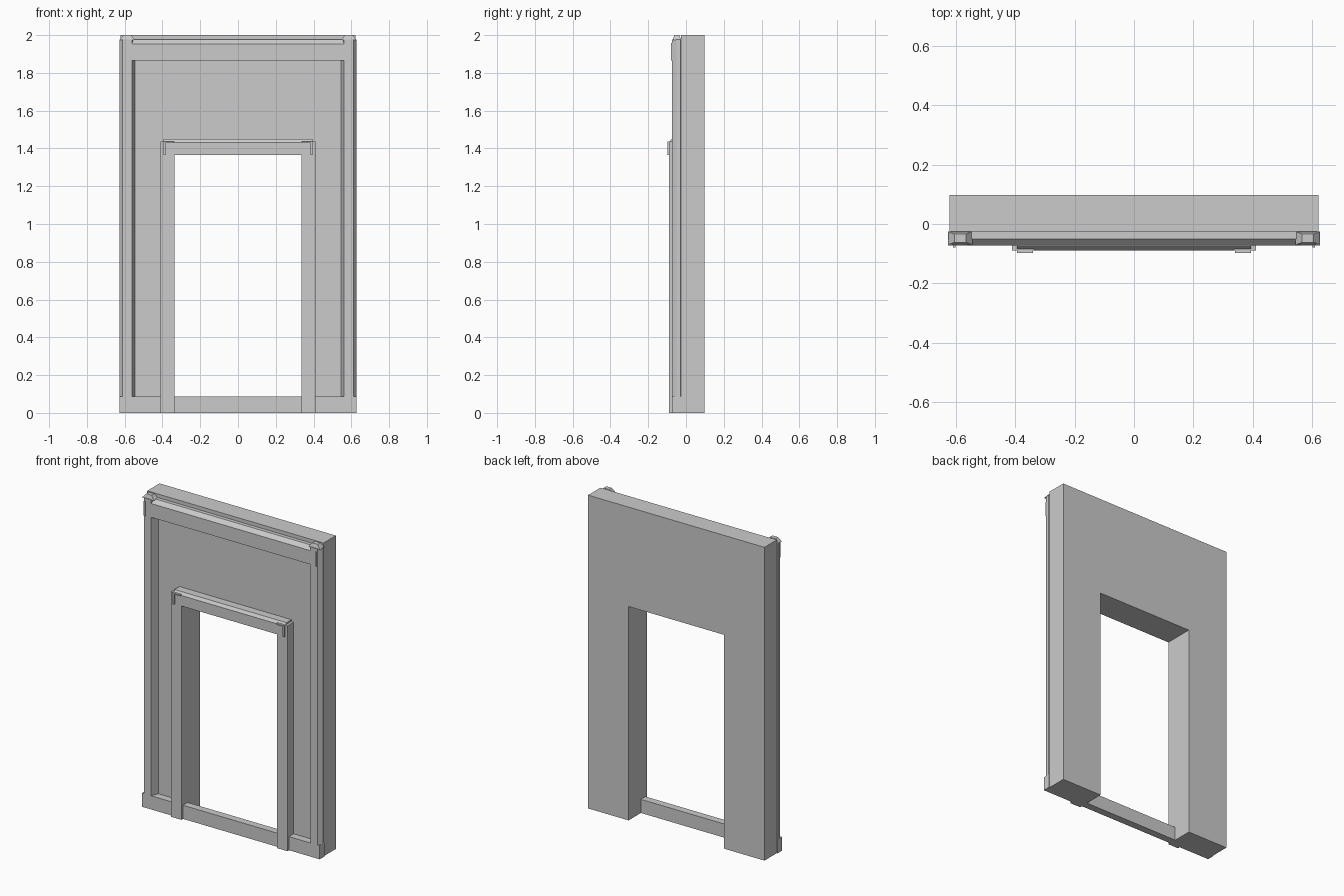
import bpy
import bmesh
from mathutils import Vector

cube = bpy.data.objects.get("Cube")
if cube:
    bpy.data.objects.remove(cube, do_unlink=True)

stone = bpy.data.materials.new("light_grey")
stone.use_nodes = True
stone.diffuse_color = (0.6, 0.6, 0.6, 1)
stone.node_tree.nodes["Principled BSDF"].inputs["Base Color"].default_value = (0.6, 0.6, 0.6, 1)


def prism(name, profile, offset):
    """Extrude a closed 3D outline along an offset vector."""
    bm = bmesh.new()
    face = bm.faces.new([bm.verts.new(p) for p in profile])
    ext = bmesh.ops.extrude_face_region(bm, geom=[face])
    verts = [g for g in ext["geom"] if isinstance(g, bmesh.types.BMVert)]
    bmesh.ops.translate(bm, verts=verts, vec=Vector(offset))
    return finish(name, bm)


def finish(name, bm):
    bmesh.ops.recalc_face_normals(bm, faces=bm.faces)
    mesh = bpy.data.meshes.new(name)
    bm.to_mesh(mesh)
    bm.free()
    mesh.materials.append(stone)
    obj = bpy.data.objects.new(name, mesh)
    bpy.context.collection.objects.link(obj)
    return obj


def box(name, x, y, z):
    return prism(name, [(x[0], y[0], z[0]), (x[1], y[0], z[0]),
                        (x[1], y[1], z[0]), (x[0], y[1], z[0])], (0, 0, z[1] - z[0]))


def cap(name, x, y, z, inset):
    """Box tapered towards its top."""
    obj = box(name, x, y, z)
    cx, cy = sum(x) / 2, sum(y) / 2
    for v in obj.data.vertices:
        if v.co.z > sum(z) / 2:
            v.co.x += inset if v.co.x < cx else -inset
            v.co.y += 0.008 if v.co.y < cy else -0.008
    return obj


def span(a, b, side):
    return (a, b) if side > 0 else (-b, -a)


WALL = -0.026    # front plane of the wall
BACK = 0.098
FRAME = -0.073   # front plane of the outer frame
DOOR = -0.089    # front plane of the door surround
HALF, OPEN, HEAD = 0.623, 0.337, 1.365

# Wall with door opening
outline = [(-HALF, 0), (-OPEN, 0), (-OPEN, HEAD), (OPEN, HEAD),
           (OPEN, 0), (HALF, 0), (HALF, 2), (-HALF, 2)]
prism("wall", [(x, WALL, z) for x, z in outline], (0, BACK - WALL, 0))

# Sill running across the foot of the wall and the opening
box("sill", (-0.628, 0.628), (FRAME, WALL), (0, 0.087))

# Top beam with a sloping front edge
beam = [(WALL, 1.865), (FRAME, 1.865), (FRAME, 1.953), (-0.05, 1.977), (WALL, 1.977)]
prism("top_beam", [(-0.612, y, z) for y, z in beam], (1.224, 0, 0))

# Door head with a sloping top edge
head = [(WALL, HEAD), (DOOR, HEAD), (DOOR, 1.432), (-0.076, 1.45), (WALL, 1.45)]
prism("door_head", [(-0.395, y, z) for y, z in head], (0.79, 0, 0))

for side, label in ((1, "left"), (-1, "right")):
    # Outer post, bevelled on both front edges
    post = [(0.545, WALL), (0.562, FRAME), (0.612, FRAME), (0.628, -0.05), (0.628, WALL - 0.004),
            (0.615, WALL)]
    prism(label + "_post", [(side * x, y, 0.04) for x, y in post], (0, 0, 1.937))
    # Door jamb
    box(label + "_jamb", span(OPEN, 0.411, side), (DOOR, WALL), (0, 1.438))
    # Corner cap and narrow corner brackets
    cap(label + "_corner_cap", span(0.545, 0.628, side), (-0.07, WALL), (1.974, 2.0), 0.022)
    box(label + "_post_bracket", span(0.602, 0.61, side), (-0.08, -0.07), (1.865, 1.958))
    box(label + "_jamb_bracket", span(0.384, 0.394, side), (-0.098, -0.085), (1.365, 1.432))
    box(label + "_head_bracket", span(0.34, 0.394, side), (-0.098, -0.08), (1.43, 1.438))
